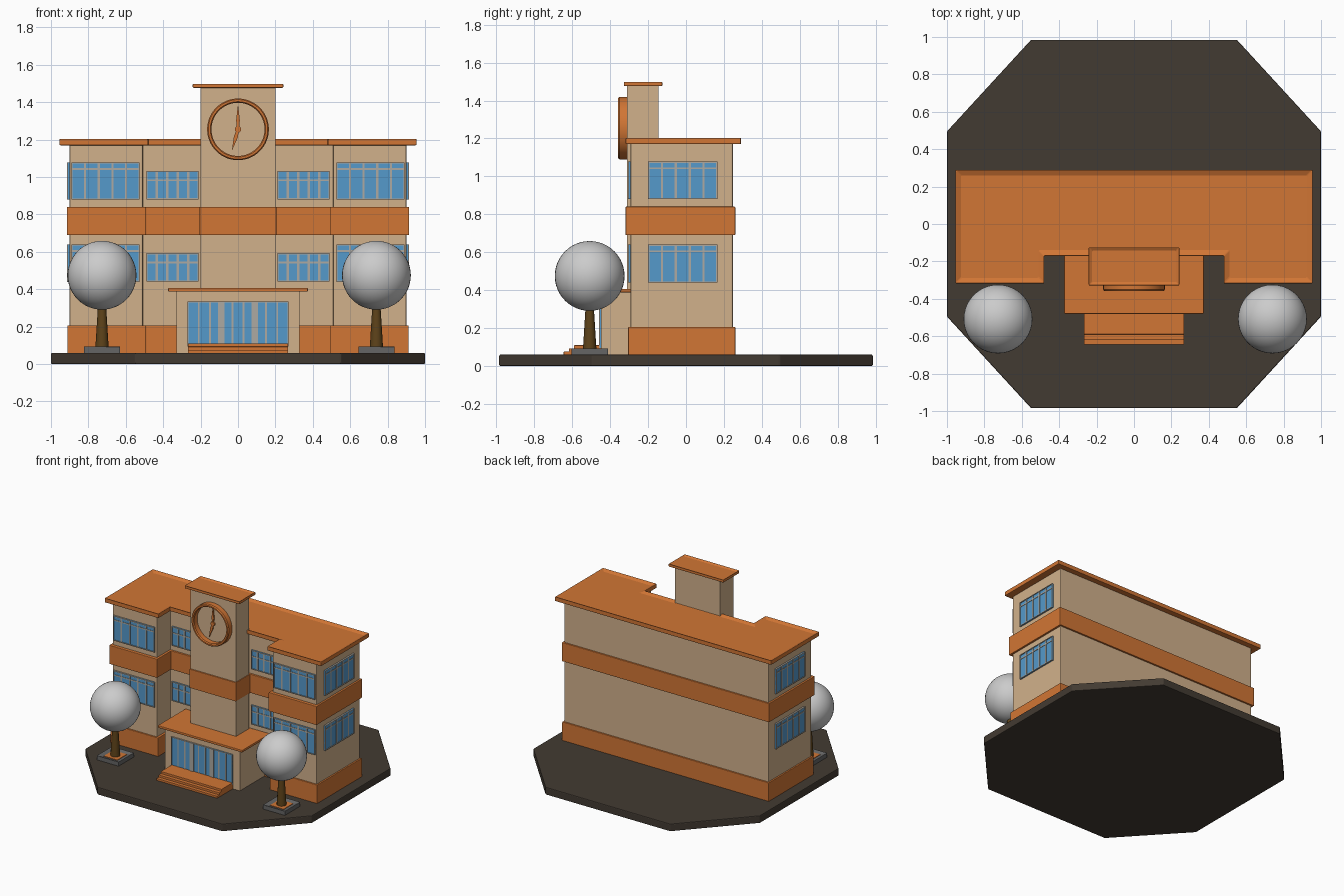
import bpy, bmesh, math
from mathutils import Vector

if "Cube" in bpy.data.objects:
    bpy.data.objects.remove(bpy.data.objects["Cube"])


def material(name, rgb):
    m = bpy.data.materials.new(name)
    m.diffuse_color = (*rgb, 1)
    m.use_nodes = True
    m.node_tree.nodes["Principled BSDF"].inputs["Base Color"].default_value = m.diffuse_color
    return m


TAN = material("tan_wall", (0.64, 0.44, 0.26))
ORANGE = material("orange_trim", (0.64, 0.18, 0.035))
DARK = material("dark_ground", (0.055, 0.043, 0.032))
BLUE = material("blue_glass", (0.09, 0.32, 0.60))
FRAME = material("window_frame", (0.42, 0.40, 0.36))
BROWN = material("trunk_brown", (0.11, 0.055, 0.01))
STONE = material("planter_stone", (0.13, 0.13, 0.13))


def finish(bm, name, mat, bevel=0.0):
    bmesh.ops.recalc_face_normals(bm, faces=bm.faces)
    me = bpy.data.meshes.new(name)
    bm.to_mesh(me)
    bm.free()
    ob = bpy.data.objects.new(name, me)
    bpy.context.collection.objects.link(ob)
    if mat:
        me.materials.append(mat)
    if bevel:
        b = ob.modifiers.new("bevel", 'BEVEL')
        b.width = bevel
        b.segments = 2
        b.limit_method = 'ANGLE'
    return ob


def prism(name, pts, z0, z1, mat, bevel=0.0, rim=0.0, drop=0.0):
    """Extrude an outline; rim/drop sink a panel into the top."""
    bm = bmesh.new()
    base = bm.faces.new([bm.verts.new((x, y, z0)) for x, y in pts])
    ext = bmesh.ops.extrude_face_region(bm, geom=[base], use_keep_orig=True)["geom"]
    bmesh.ops.translate(bm, vec=(0, 0, z1 - z0),
                        verts=[v for v in ext if isinstance(v, bmesh.types.BMVert)])
    bmesh.ops.recalc_face_normals(bm, faces=bm.faces)
    if rim:
        top = max(bm.faces, key=lambda f: f.calc_center_median().z)
        bmesh.ops.inset_region(bm, faces=[top], thickness=rim, use_even_offset=True)
        bmesh.ops.translate(bm, vec=(0, 0, -drop), verts=top.verts)
    return finish(bm, name, mat, bevel)


def rect(x0, x1, y0, y1):
    return [(x0, y0), (x1, y0), (x1, y1), (x0, y1)]


def box(name, x0, x1, y0, y1, z0, z1, mat, **kw):
    return prism(name, rect(x0, x1, y0, y1), z0, z1, mat, **kw)


def u_plan(xo, xi, yb, yf, yc):
    """Plan with two wings in front of a recessed middle."""
    half = [(xi, yc), (xi, yf), (xo, yf), (xo, yb)]
    return half + [(-x, y) for x, y in reversed(half)]


def add_cube(bm, c, s):
    vs = bmesh.ops.create_cube(bm, size=1)["verts"]
    bmesh.ops.scale(bm, vec=s, verts=vs)
    bmesh.ops.translate(bm, vec=c, verts=vs)


def window(name, origin, angle, w, h, cols, transom=0.035, bar=0.012):
    """Glazed window facing -y, turned about z; origin is its centre on the wall."""
    glass, frame = bmesh.new(), bmesh.new()
    add_cube(glass, (0, -0.001, 0), (w, 0.010, h))
    for s in (-1, 1):
        add_cube(frame, (s * (w - bar / 2) / 2, 0, 0), (bar / 2, 0.022, h))
        add_cube(frame, (0, 0, s * (h - bar / 2) / 2), (w, 0.022, bar / 2))
    for i in range(1, cols):
        add_cube(frame, (-w / 2 + w * i / cols, 0, 0), (bar, 0.018, h))
    if transom:
        add_cube(frame, (0, 0, h / 2 - transom), (w, 0.018, bar * 0.8))
    for bm, part, mat in ((glass, "glass", BLUE), (frame, "frame", FRAME)):
        ob = finish(bm, name + "_" + part, mat)
        ob.location = origin
        ob.rotation_euler.z = angle


# Octagonal ground slab
oct_half = [(0.55, -0.985), (1, -0.495), (1, 0.495), (0.55, 0.985)]
prism("ground_slab", oct_half + [(-x, y) for x, y in reversed(oct_half)],
      0, 0.06, DARK, bevel=0.006)

# Main building: walls, plinth, middle band, roof with sunken deck
prism("building_walls", u_plan(0.90, 0.51, 0.247, -0.293, -0.125), 0.05, 1.18, TAN, bevel=0.006)
prism("plinth_band", u_plan(0.912, 0.492, 0.26, -0.305, -0.14), 0.05, 0.207, ORANGE, bevel=0.004)
prism("middle_band", u_plan(0.915, 0.492, 0.26, -0.318, -0.14), 0.69, 0.84, ORANGE, bevel=0.004)
prism("main_roof", u_plan(0.955, 0.48, 0.29, -0.318, -0.17), 1.17, 1.205, ORANGE,
      bevel=0.005, rim=0.03, drop=0.014)

# Clock tower
box("tower_walls", -0.2, 0.2, -0.31, -0.145, 0.06, 1.48, TAN)
box("tower_band", -0.205, 0.205, -0.32, -0.13, 0.69, 0.84, ORANGE, bevel=0.003)
box("tower_roof", -0.242, 0.242, -0.328, -0.125, 1.477, 1.50, ORANGE,
    bevel=0.004, rim=0.018, drop=0.01)

# Clock ring: rectangular section spun around the y axis
bm = bmesh.new()
section = [(0.142, -0.30), (0.142, -0.350), (0.148, -0.358),
           (0.159, -0.358), (0.165, -0.350), (0.165, -0.30)]
N = 64
rings = [[bm.verts.new((r * math.cos(a), y, 1.255 + r * math.sin(a))) for r, y in section]
         for a in (2 * math.pi * i / N for i in range(N))]
for i in range(N):
    for j in range(len(section)):
        k = (j + 1) % len(section)
        bm.faces.new((rings[i][j], rings[i][k], rings[(i + 1) % N][k], rings[(i + 1) % N][j]))
ring = finish(bm, "clock_ring", ORANGE)


def clock_hand(name, length, angle, width):
    outline = [(-width * 0.5, 0), (-width, length * 0.35), (0, length),
               (width, length * 0.35), (width * 0.5, 0)]
    hand = prism(name, outline, 0.0, 0.01, ORANGE)
    hand.rotation_euler = (math.pi / 2, angle, 0)
    hand.location = (0, -0.309, 1.255)


clock_hand("minute_hand", 0.135, 0.0, 0.010)
clock_hand("hour_hand", 0.118, math.radians(196), 0.011)
bm = bmesh.new()
bmesh.ops.create_cone(bm, cap_ends=True, segments=24, radius1=0.017, radius2=0.017, depth=0.016)
hub = finish(bm, "clock_hub", ORANGE)
hub.location = (0, -0.314, 1.255)
hub.rotation_euler.x = math.pi / 2

# Entrance block, its roof, glazed doors and steps
box("entrance_walls", -0.33, 0.33, -0.448, -0.12, 0.05, 0.392, TAN)
box("entrance_roof", -0.373, 0.373, -0.48, -0.13, 0.388, 0.407, ORANGE, bevel=0.004)
window("entrance_doors", (0, -0.448, 0.215), 0, 0.54, 0.24, 9, transom=0, bar=0.01)
for s in (-1, 1):
    box("door_post", s * 0.09 - 0.018, s * 0.09 + 0.018, -0.460, -0.44, 0.095, 0.335, FRAME)
for i, front in enumerate((-0.645, -0.618, -0.59)):
    box("step", -0.268, 0.268, front, -0.44, 0.05, 0.076 + 0.017 * i, ORANGE, bevel=0.002)

# Windows, both storeys and both sides
for s in (-1, 1):
    for low, high in ((0.44, 0.64), (0.88, 1.078)):
        mid, h = (low + high) / 2, high - low
        window("wing_window", (s * 0.708, -0.295, mid), 0, 0.365, h, 5)
        window("side_window", (s * 0.902, -0.017, mid), s * math.pi / 2, 0.365, h, 5)
        window("middle_window", (s * 0.35, -0.127, low + 0.077), 0, 0.28, 0.152, 5, transom=0.05)

# Trees in square planters
for x in (-0.727, 0.74):
    y = -0.508
    box("tree_planter", x - 0.097, x + 0.097, y - 0.097, y + 0.097, 0.05, 0.094, STONE,
        bevel=0.003, rim=0.035, drop=0.012)
    box("planter_soil", x - 0.06, x + 0.06, y - 0.06, y + 0.06, 0.07, 0.086, ORANGE)
    bm = bmesh.new()
    bmesh.ops.create_cone(bm, cap_ends=True, segments=12, radius1=0.036, radius2=0.02, depth=0.26)
    trunk = finish(bm, "tree_trunk", BROWN)
    trunk.location = (x, y, 0.21)
    bm = bmesh.new()
    bmesh.ops.create_uvsphere(bm, u_segments=40, v_segments=24, radius=0.184)
    crown = finish(bm, "tree_crown", None)
    crown.location = (x, y, 0.475)

# Smooth the round parts
for ob in bpy.data.objects:
    if ob.name.startswith(("tree_crown", "tree_trunk", "clock_ring", "clock_hub")):
        bpy.ops.object.select_all(action='DESELECT')
        ob.select_set(True)
        bpy.context.view_layer.objects.active = ob
        bpy.ops.object.shade_smooth_by_angle(angle=math.radians(35))
